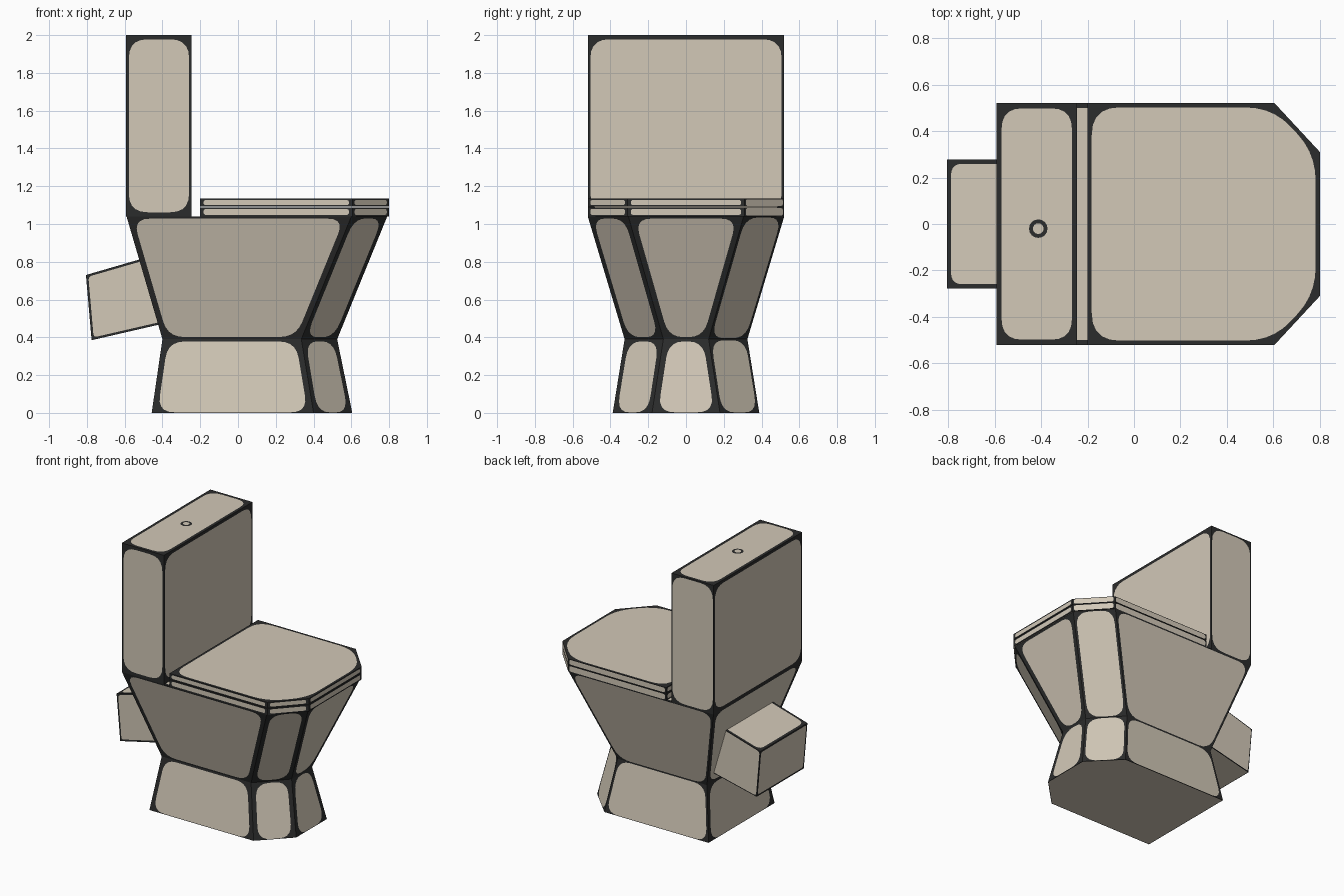
import bpy, bmesh, math
from mathutils import Vector

if "Cube" in bpy.data.objects:
    bpy.data.objects.remove(bpy.data.objects["Cube"])


def material(name, rgb):
    m = bpy.data.materials.new(name)
    m.diffuse_color = (*rgb, 1)
    m.use_nodes = True
    m.node_tree.nodes["Principled BSDF"].inputs["Base Color"].default_value = m.diffuse_color
    return m


CREAM = material("aged cream", (0.645, 0.58, 0.475))
DARK = material("dark grime", (0.024, 0.025, 0.025))


def finish(name, bm):
    me = bpy.data.meshes.new(name)
    bm.to_mesh(me)
    bm.free()
    me.materials.append(CREAM)
    me.materials.append(DARK)
    ob = bpy.data.objects.new(name, me)
    bpy.context.collection.objects.link(ob)
    return ob


def panel(bm, pts, width, radius):
    """One flat face: dark border around a cream panel with rounded corners."""
    p = [Vector(c) for c in pts]
    n = len(p)
    normal = sum(((p[i] - p[0]).cross(p[i + 1] - p[0]) for i in range(1, n - 1)),
                 Vector()).normalized()
    d = [(p[(i + 1) % n] - p[i]).normalized() for i in range(n)]
    w = [width(p[i], p[(i + 1) % n], normal) for i in range(n)]
    q = []
    for i in range(n):
        s = normal.dot(d[i - 1].cross(d[i]))
        q.append(p[i] + (d[i] * w[i - 1] - d[i - 1] * w[i]) / s)
    outer = [bm.verts.new(c) for c in p]
    corners = []
    for i in range(n):
        back, ahead = q[i - 1] - q[i], q[(i + 1) % n] - q[i]
        a = q[i] + back.normalized() * min(radius, back.length * 0.42)
        b = q[i] + ahead.normalized() * min(radius, ahead.length * 0.42)
        arc = []
        for k in range(6):
            t = k / 5
            arc.append(bm.verts.new(a * (1 - t) ** 2 + q[i] * 2 * t * (1 - t) + b * t * t))
        corners.append(arc)
    bm.faces.new([v for arc in corners for v in arc])
    for i in range(n):
        j = (i + 1) % n
        new = [bm.faces.new((outer[i], outer[j], corners[j][0], corners[i][-1]))]
        new += [bm.faces.new((outer[i], corners[i][k + 1], corners[i][k]))
                for k in range(5)]
        for f in new:
            f.material_index = 1


def solid(name, rings, level, upright, radius, cap, cap_radius):
    """Stack of rings (anticlockwise from above) closed with panelled faces."""
    def side_width(a, b, normal):
        if a.z + b.z < 0.01:
            return 0.003
        w = level if abs(a.z - b.z) < 0.01 else upright
        return w * (0.5 if normal.y > 0.5 else 1)

    bm = bmesh.new()
    for lo, hi in zip(rings, rings[1:]):
        for i in range(len(lo)):
            j = (i + 1) % len(lo)
            panel(bm, (lo[i], lo[j], hi[j], hi[i]), side_width, radius)
    panel(bm, rings[-1], lambda *_: cap, cap_radius)
    panel(bm, rings[0][::-1], lambda *_: 0.004, 0.01)
    bmesh.ops.remove_doubles(bm, verts=bm.verts, dist=0.0001)
    return finish(name, bm)


def nose_ring(z, back, shoulder, front, half, nose):
    """Rectangle with two clipped front corners."""
    return [(back, -half, z), (shoulder, -half, z), (front, -nose, z),
            (front, nose, z), (shoulder, half, z), (back, half, z)]


def box_ring(z, x0, x1, half):
    return [(x0, -half, z), (x1, -half, z), (x1, half, z), (x0, half, z)]


# Foot and bowl
waist = nose_ring(0.39, -0.40, 0.335, 0.525, 0.325, 0.12)
rim = nose_ring(1.04, -0.59, 0.60, 0.79, 0.52, 0.305)
foot = nose_ring(0.0, -0.457, 0.40, 0.605, 0.388, 0.18)
solid("bowl_and_foot", [foot, waist, rim], 0.012, 0.03, 0.09, 0.02, 0.06)

# Seat and lid, two thin slabs
for name, z0, z1 in (("seat", 1.04, 1.088), ("lid", 1.092, 1.135)):
    slab = [nose_ring(z, -0.20, 0.605, 0.80, 0.52, 0.31) for z in (z0, z1)]
    solid(name, slab, 0.008, 0.018, 0.015, 0.018, 0.12)

# Cistern
solid("cistern", [box_ring(z, -0.592, -0.245, 0.52) for z in (1.04, 2.0)],
      0.022, 0.014, 0.10, 0.022, 0.09)

# Outlet block at the back, tilted and sunk into the bowl
low = [(-0.775, -0.277, 0.385), (-0.35, -0.277, 0.483),
       (-0.35, 0.277, 0.483), (-0.775, 0.277, 0.385)]
high = [(-0.805, -0.277, 0.73), (-0.45, -0.277, 0.833),
        (-0.45, 0.277, 0.833), (-0.805, 0.277, 0.73)]
solid("outlet", [low, high], 0.012, 0.012, 0.02, 0.018, 0.05)

# Flush button: dark ring with a cream centre
for name, r, top, slot in (("button_ring", 0.04, 2.0008, 1), ("button", 0.023, 2.0016, 0)):
    bm = bmesh.new()
    bmesh.ops.create_circle(bm, cap_ends=True, segments=16, radius=r)
    bmesh.ops.translate(bm, verts=bm.verts, vec=(-0.412, -0.02, top))
    for f in bm.faces:
        f.material_index = slot
        if f.normal.z < 0:
            f.normal_flip()
    finish(name, bm)
